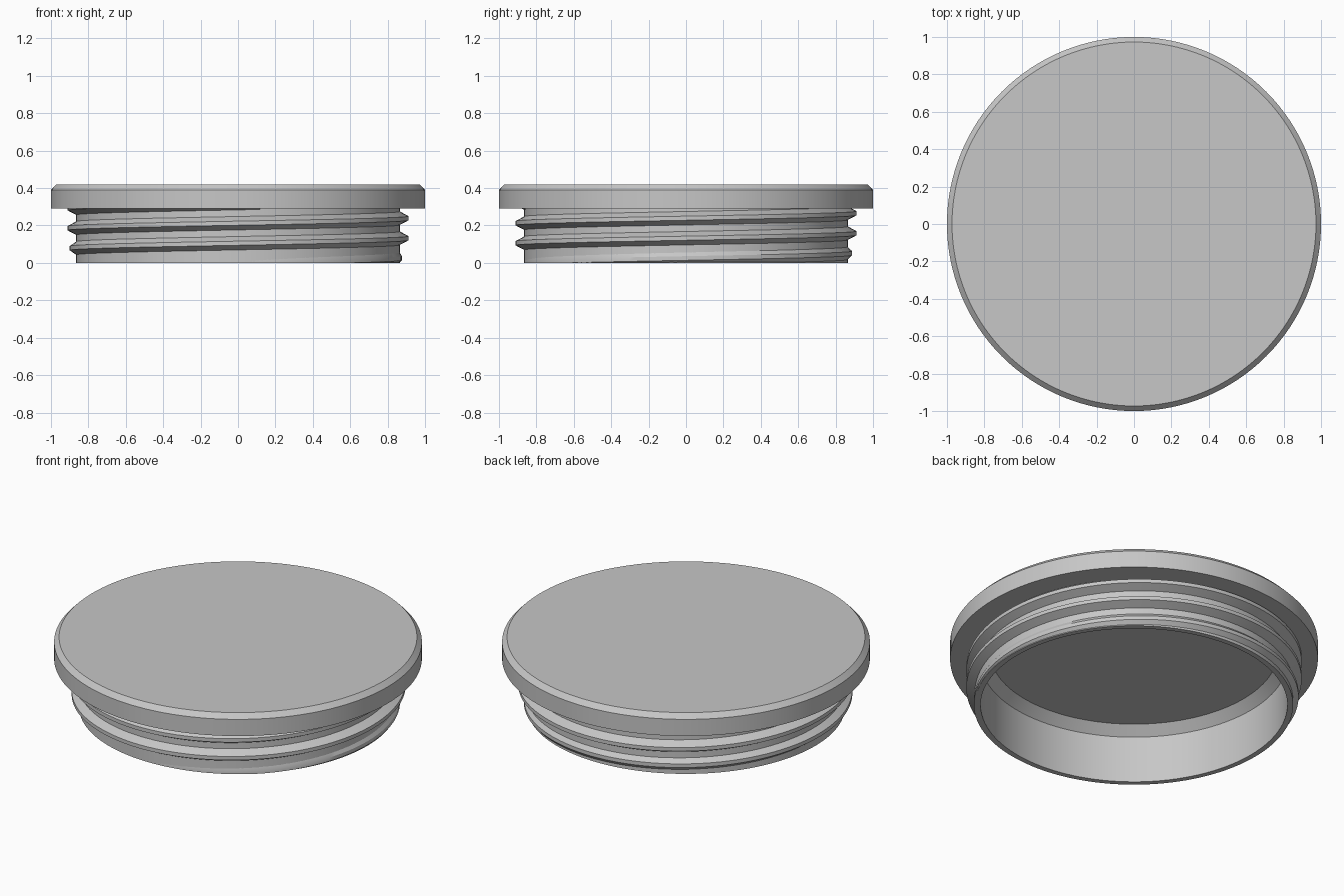
import bpy
import bmesh
from math import sin, cos, tau, radians

cube = bpy.data.objects.get("Cube")
if cube:
    bpy.data.objects.remove(cube, do_unlink=True)

SEGMENTS = 128
CORE_R = 0.865
PITCH = 0.107

grey = bpy.data.materials.new("light_grey")
grey.use_nodes = True
colour = (0.57, 0.57, 0.57, 1)
grey.diffuse_color = colour
grey.node_tree.nodes["Principled BSDF"].inputs["Base Color"].default_value = colour


def finish(bm, name):
    """Turn a bmesh into a smooth-shaded object with sharp edges kept."""
    bmesh.ops.recalc_face_normals(bm, faces=bm.faces)
    mesh = bpy.data.meshes.new(name)
    bm.to_mesh(mesh)
    bm.free()
    mesh.materials.append(grey)
    obj = bpy.data.objects.new(name, mesh)
    bpy.context.collection.objects.link(obj)
    bpy.ops.object.select_all(action="DESELECT")
    obj.select_set(True)
    bpy.context.view_layer.objects.active = obj
    bpy.ops.object.shade_smooth_by_angle(angle=radians(25))
    return obj


def bridge(bm, first, second, closed):
    """Join two rows of vertices with quads."""
    count = len(first)
    for i in range(count if closed else count - 1):
        j = (i + 1) % count
        bm.faces.new((first[i], first[j], second[j], second[i]))


# Cap body: chamfered lid, plain collar and hollow underside in one profile
profile = [
    (0.973, 0.418), (1.0, 0.39), (1.0, 0.29), (CORE_R, 0.29),
    (CORE_R, 0.0), (0.834, 0.0), (0.834, 0.28), (0.782, 0.332),
]
bm = bmesh.new()
rings = [
    [bm.verts.new((r * cos(tau * i / SEGMENTS), r * sin(tau * i / SEGMENTS), z))
     for i in range(SEGMENTS)]
    for r, z in profile
]
for lower, upper in zip(rings, rings[1:]):
    bridge(bm, lower, upper, True)
bm.faces.new(rings[0])
bm.faces.new(rings[-1])
finish(bm, "cap_body")

# Screw thread: a trapezoid swept along a helix, growing out of the collar
ROOT_R, CREST_R = CORE_R - 0.004, 0.912
START, FADE_END, END = -85, 270, 1000
STEP = 360 / SEGMENTS
bm = bmesh.new()
sections = []
for i in range(int((END - START) / STEP) + 1):
    degrees = START + i * STEP
    a = radians(degrees)
    centre = 0.025 + PITCH * degrees / 360
    grow = min(1, (degrees - START) / (FADE_END - START))
    crest = CORE_R + (CREST_R - CORE_R) * grow
    section = [(ROOT_R, -0.038), (crest, -0.011), (crest, 0.011), (ROOT_R, 0.038)]
    sections.append([
        bm.verts.new((r * cos(a), r * sin(a), max(0.0, centre + dz)))
        for r, dz in section
    ])
for first, second in zip(sections, sections[1:]):
    bridge(bm, first, second, True)
bm.faces.new(sections[0])
bm.faces.new(sections[-1])
finish(bm, "screw_thread")
